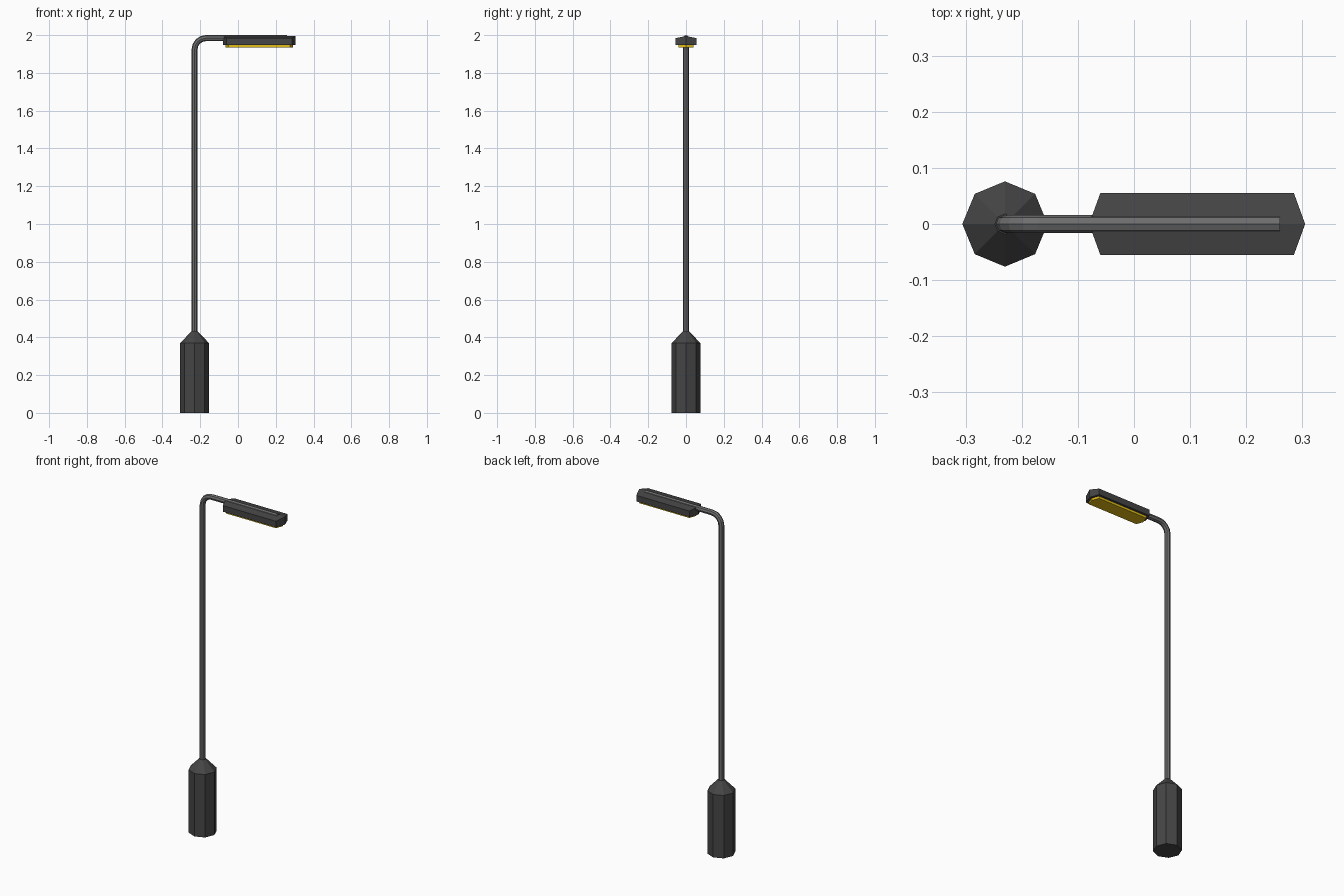
import bpy, bmesh, math
from mathutils import Vector

if "Cube" in bpy.data.objects:
    bpy.data.objects.remove(bpy.data.objects["Cube"])


def material(name, rgb):
    m = bpy.data.materials.new(name)
    m.diffuse_color = (*rgb, 1)
    m.use_nodes = True
    m.node_tree.nodes["Principled BSDF"].inputs["Base Color"].default_value = m.diffuse_color
    return m


DARK = material("dark grey", (0.06, 0.06, 0.06))
STEEL = material("steel grey", (0.155, 0.155, 0.155))
GLOW = material("yellow lamp", (0.78, 0.52, 0.008))
POLE_X = -0.23


def loft(name, rings, mat):
    """Join rings of equal point count into a closed, flat-shaded solid."""
    bm = bmesh.new()
    loops = [[bm.verts.new(p) for p in ring] for ring in rings]
    n = len(loops[0])
    for a, b in zip(loops, loops[1:]):
        for i in range(n):
            j = (i + 1) % n
            bm.faces.new((a[i], a[j], b[j], b[i]))
    for cap in (loops[0], loops[-1]):
        c = bm.verts.new(sum((v.co for v in cap), Vector()) / n)
        if name == "lamp_head" and cap is loops[-1]:
            c.co.z = 1.995  # roof ridge height
        for i in range(n):
            bm.faces.new((cap[i], cap[(i + 1) % n], c))
    bmesh.ops.recalc_face_normals(bm, faces=bm.faces)
    me = bpy.data.meshes.new(name)
    bm.to_mesh(me)
    bm.free()
    me.materials.append(mat)
    ob = bpy.data.objects.new(name, me)
    bpy.context.collection.objects.link(ob)
    return ob


def octagon(center, side, radius):
    """Eight points around center, in the plane of side and the y axis."""
    c, s = Vector(center), Vector(side)
    return [c + radius * (math.cos(t) * s + math.sin(t) * Vector((0, 1, 0)))
            for t in (k * math.pi / 4 for k in range(8))]


# Base: octagonal post with a tapered shoulder
loft("base", [octagon((POLE_X, 0, z), (1, 0, 0), r)
              for z, r in ((0, 0.076), (0.37, 0.076), (0.43, 0.018))], DARK)

# Pole: vertical tube, bent at the top into the arm
R, TOP, TUBE = 0.06, 1.984, 0.016
rings = [octagon((POLE_X, 0, 0.40), (1, 0, 0), TUBE)]
for k in range(5):
    a = k * math.pi / 8
    rings.append(octagon((POLE_X + R - R * math.cos(a), 0, TOP - R + R * math.sin(a)),
                         (math.cos(a), 0, -math.sin(a)), TUBE))
rings.append(octagon((0.26, 0, TOP), (0, 0, -1), TUBE))
loft("pole_and_arm", rings, STEEL)


def hexagon(x0, x1, tip, half, z, ridge):
    """Long plate outline with a pointed tip at each end."""
    return [(x0, 0, ridge), (x0 + tip, -half, z), (x1 - tip, -half, z),
            (x1, 0, ridge), (x1 - tip, half, z), (x0 + tip, half, z)]


# Lamp head with a shallow ridged roof, and the glowing panel below
loft("lamp_head", [hexagon(-0.08, 0.305, 0.02, 0.055, 1.948, 1.948),
                   hexagon(-0.08, 0.305, 0.02, 0.055, 1.984, 1.995)], DARK)
loft("lamp_panel", [hexagon(-0.065, 0.29, 0.015, 0.041, 1.935, 1.935),
                    hexagon(-0.065, 0.29, 0.015, 0.041, 1.95, 1.95)], GLOW)
